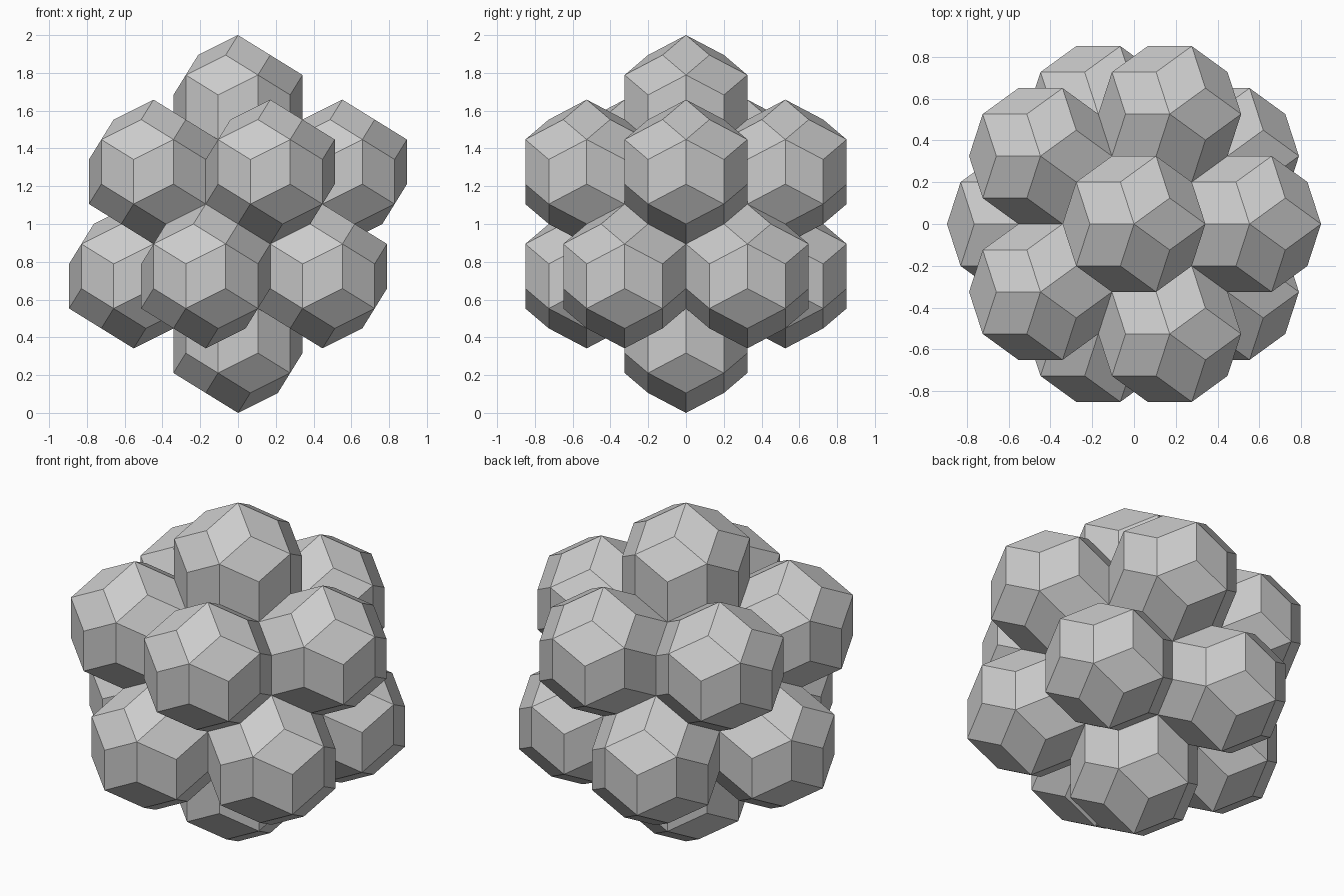
import bpy, bmesh, math
from mathutils import Vector

if "Cube" in bpy.data.objects:
    bpy.data.objects.remove(bpy.data.objects["Cube"])

PHI = (1 + math.sqrt(5)) / 2
UNIT = 1 / PHI ** 2      # radius of one ball to its five-edged corners
SPREAD = 1 / PHI         # distance of ball centres from the cluster centre

# Twelve icosahedron directions with the axis upright
dirs = [Vector((0, 0, 1)), Vector((0, 0, -1))]
for k in range(5):
    for sign, turn in ((1, 0), (-1, 36)):
        a = math.radians(72 * k + turn)
        dirs.append(Vector((2 * math.cos(a), 2 * math.sin(a), sign)) / math.sqrt(5))


def rhombic_ball():
    """Thirty-sided rhombic solid: one rhombus over every icosahedron edge."""
    ico = bmesh.new()
    for d in dirs:
        ico.verts.new(d * UNIT)
    bmesh.ops.convex_hull(ico, input=ico.verts[:])
    bm = bmesh.new()
    ico.verts.index_update()
    ico.faces.index_update()
    corners = [bm.verts.new(v.co) for v in ico.verts]
    r = UNIT * math.sqrt(3 / (PHI + 2))
    peaks = [bm.verts.new(f.calc_center_median().normalized() * r) for f in ico.faces]
    for e in ico.edges:
        p, q = e.link_faces
        a, b = e.verts
        bm.faces.new((corners[a.index], peaks[p.index], corners[b.index], peaks[q.index]))
    bmesh.ops.recalc_face_normals(bm, faces=bm.faces[:])
    mesh = bpy.data.meshes.new("rhombic_ball")
    bm.to_mesh(mesh)
    bm.free()
    ico.free()
    return mesh


# Twelve balls touching face to face around a hollow centre
ball = rhombic_ball()
for i, d in enumerate(dirs):
    ob = bpy.data.objects.new(f"rhombic_ball_{i + 1}", ball)
    ob.location = d * SPREAD + Vector((0, 0, 1))
    bpy.context.collection.objects.link(ob)
